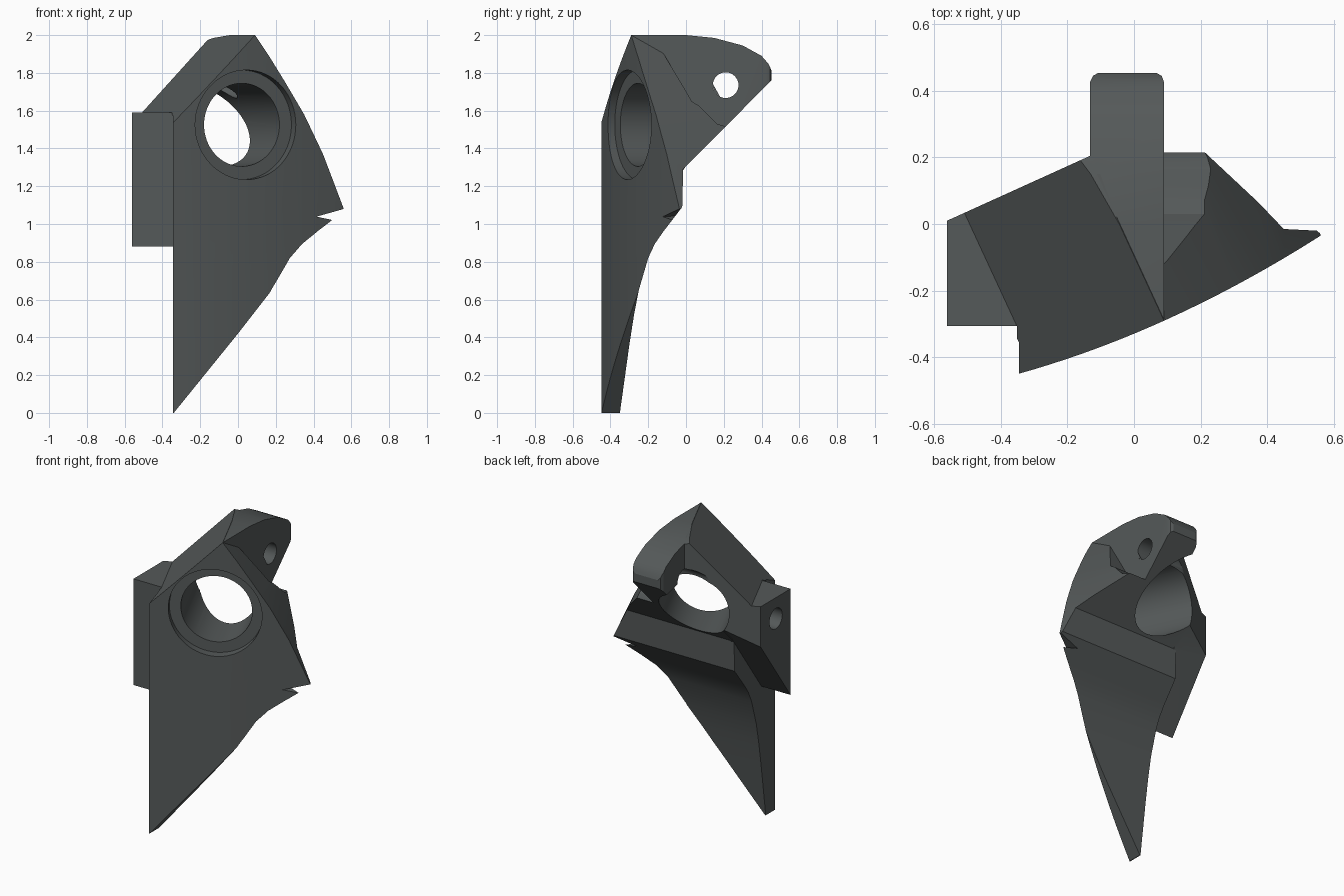
import bpy, bmesh, math
from mathutils import Vector

if "Cube" in bpy.data.objects:
    bpy.data.objects.remove(bpy.data.objects["Cube"])

mat = bpy.data.materials.new("dark_grey")
mat.diffuse_color = (0.09, 0.1, 0.1, 1)
mat.use_nodes = True
mat.node_tree.nodes["Principled BSDF"].inputs["Base Color"].default_value = mat.diffuse_color
D = Vector((-0.42, 0.907, 0)).normalized()   # depth direction of the bracket


def front_y(x):
    """Depth of the curved front surface at x."""
    t = x + 0.35
    return -0.45 + 0.364 * t + 0.197 * t * (t - 0.44)


def loft(name, ring_a, ring_b):
    """Solid between two matching rings of points."""
    bm = bmesh.new()
    a = [bm.verts.new(p) for p in ring_a]
    b = [bm.verts.new(p) for p in ring_b]
    bm.faces.new(a)
    bm.faces.new(b)
    for i in range(len(a)):
        j = (i + 1) % len(a)
        bm.faces.new((a[i], a[j], b[j], b[i]))
    bmesh.ops.recalc_face_normals(bm, faces=bm.faces)
    me = bpy.data.meshes.new(name)
    bm.to_mesh(me)
    bm.free()
    me.materials.append(mat)
    ob = bpy.data.objects.new(name, me)
    bpy.context.collection.objects.link(ob)
    return ob


def along_x(name, pts, x0, x1):
    return loft(name, [(x0, y, z) for y, z in pts], [(x1, y, z) for y, z in pts])


def along_z(name, pts, z0, z1):
    return loft(name, [(x, y, z0) for x, y in pts], [(x, y, z1) for x, y in pts])


def rod(name, start, end, r, n=64):
    start, end = Vector(start), Vector(end)
    w = (end - start).normalized()
    u = w.cross(Vector((0, 0, 1))).normalized()
    v = w.cross(u)
    ring = [r * (math.cos(k * math.tau / n) * u + math.sin(k * math.tau / n) * v)
            for k in range(n)]
    return loft(name, [start + p for p in ring], [end + p for p in ring])


def combine(ob, tool, op):
    """Apply a boolean and discard the tool."""
    m = ob.modifiers.new("bool", 'BOOLEAN')
    m.object, m.operation, m.solver = tool, op, 'EXACT'
    bpy.context.view_layer.update()
    dg = bpy.context.evaluated_depsgraph_get()
    me = bpy.data.meshes.new_from_object(ob.evaluated_get(dg))
    ob.modifiers.clear()
    ob.data = me
    bpy.data.objects.remove(tool)


# Side profile shared by blade, body and lug (y, z)
side = [(-0.9, 0), (-0.35, 0), (-0.30, 0.36), (-0.275, 0.52), (-0.25, 0.65),
        (-0.2, 0.82), (-0.165, 0.895), (-0.12, 0.96), (-0.02, 1.09), (-0.015, 1.29),
        (0.452, 1.76), (0.452, 1.815), (0.435, 1.85), (0.4, 1.89), (0.3, 1.945),
        (0.15, 1.985), (0, 2), (-0.9, 2)]

# Body: front outline (x, z, slant) swept along the depth direction
outline = [(-0.79, 1.06, 1), (0.09, 2.0, 1), (0.17, 1.88, 1), (0.25, 1.75, 1),
           (0.35, 1.58, 1), (0.45, 1.37, 1), (0.56, 1.08, 1), (0.60, 1.0, 0),
           (0.21, 0.69, 0), (0.0, 0.42, 0), (-0.34, 0.0, 0), (-0.79, -0.55, 0)]


def sweep(y_end):
    pts = []
    for x, z, s in outline:
        y = -0.61 if x < -0.5 else front_y(x)
        pts.append((x + s * D.x / D.y * (y_end - y), y_end, z))
    return pts


body = loft("bracket_body", sweep(-0.9), sweep(0.7))

# Plan: curved front, side block footprint and slanted back
front = [(-0.35 + i / 20, front_y(-0.35 + i / 20)) for i in range(21)]
plan = front + [(0.65, 0.56), (-0.13, 0.205), (-0.56, 0.01), (-0.56, -0.305), (-0.35, -0.305)]
combine(body, along_z("plan", plan, -0.2, 2.2), 'INTERSECT')
combine(body, along_x("side", side, -1, 1), 'INTERSECT')
combine(body, along_z("left_trim", [(-0.9, -0.9), (-0.345, -0.9), (-0.345, 0.7), (-0.9, 0.7)],
                      -0.3, 1.575), 'DIFFERENCE')

# Bolt-head clearance beside the lug
pocket = [(-0.13, 1.92), (-0.01, 1.72), (0.03, 1.65), (0.07, 1.625), (0.12, 1.575),
          (0.165, 1.53), (0.2, 1.52), (0.6, 1.52), (0.6, 2.2), (-0.13, 2.2)]
combine(body, along_x("pocket", pocket, 0.09, 0.8), 'DIFFERENCE')

# Side block with sloping underside
block = along_x("side_block", [(-0.305, 0.88), (-0.305, 1.59), (0.2, 1.59),
                               (0.2, 1.51), (0.01, 1.32)], -0.56, -0.325)
back = [(-0.8, -0.8), (0.3, -0.8), (0.3, 0.4), (-0.13, 0.205), (-0.56, 0.01), (-0.8, -0.1)]
combine(block, along_z("back", back, 0, 2.2), 'INTERSECT')
combine(body, block, 'UNION')

# Rear lug with rounded corners
lug_plan = [(0.09, -0.287), (0.09, 0.425), (0.083, 0.444), (0.065, 0.454),
            (-0.105, 0.454), (-0.123, 0.444), (-0.132, 0.425), (-0.132, 0.195)]
lug = along_z("lug", lug_plan, 1.45, 2.2)
combine(lug, along_x("side", side, -1, 1), 'INTERSECT')
combine(body, lug, 'UNION')

# Main bore, counterbore and the two small bolt holes
c = Vector((0.045, front_y(0.045), 1.525))
combine(body, rod("bore", c - D * 0.4, c + D * 1.0, 0.22), 'DIFFERENCE')
combine(body, rod("counterbore", c - D * 0.4, c + D * 0.06, 0.29), 'DIFFERENCE')
combine(body, rod("lug_hole", (-0.3, 0.21, 1.735), (0.3, 0.21, 1.735), 0.068, 32), 'DIFFERENCE')
combine(body, rod("block_hole", (-0.7, -0.15, 1.45), (-0.32, -0.15, 1.45), 0.068, 32), 'DIFFERENCE')

# Smooth curved walls, keep machined edges sharp
bpy.context.view_layer.objects.active = body
body.select_set(True)
bpy.ops.object.shade_smooth_by_angle(angle=math.radians(25))
